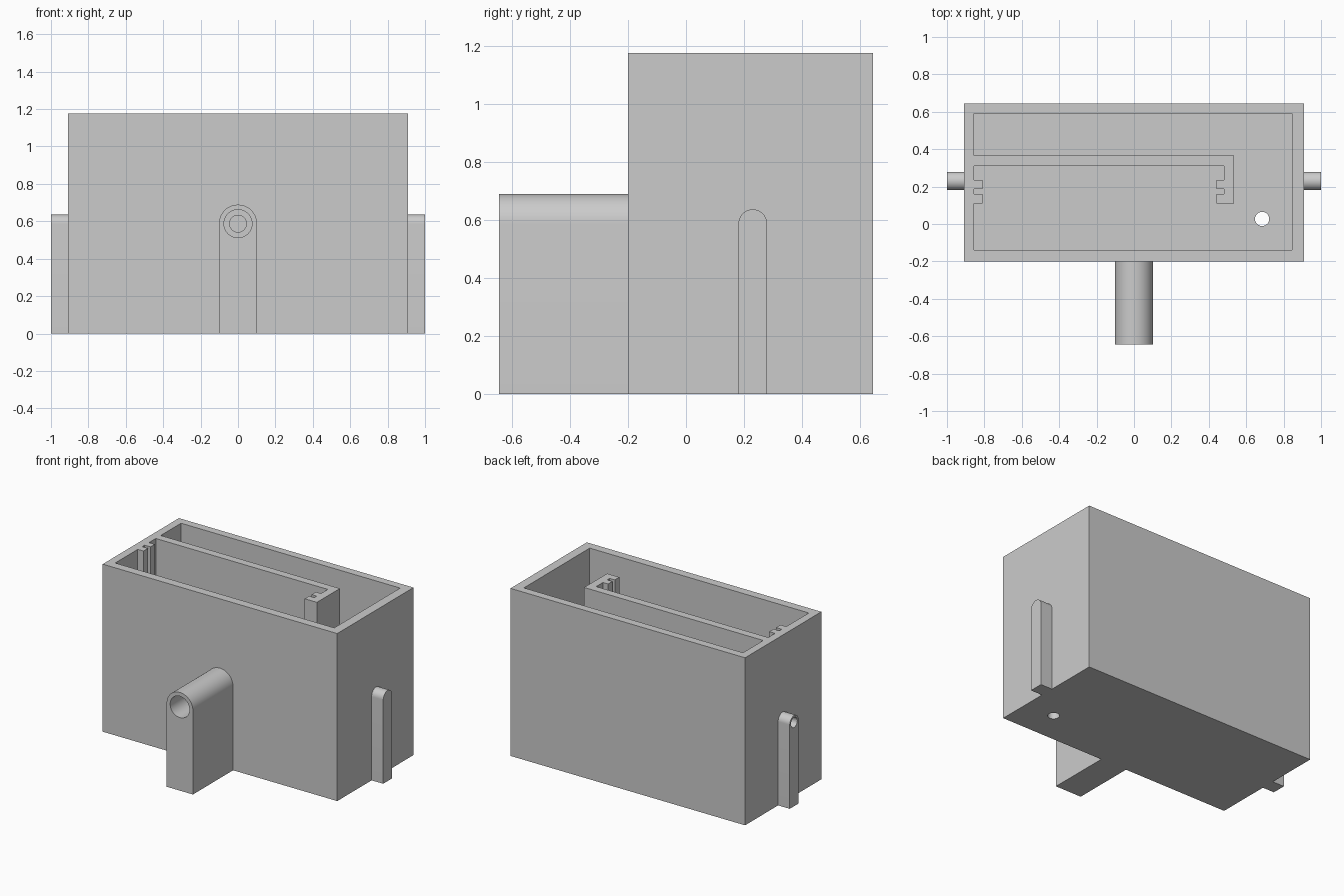
import bpy, bmesh, math
from mathutils import Matrix, Vector

if "Cube" in bpy.data.objects:
    bpy.data.objects.remove(bpy.data.objects["Cube"], do_unlink=True)

grey = bpy.data.materials.new("plain grey")
grey.use_nodes = True
grey.diffuse_color = (0.6, 0.6, 0.6, 1)
grey.node_tree.nodes["Principled BSDF"].inputs["Base Color"].default_value = (0.6, 0.6, 0.6, 1)

HEIGHT, FLOOR, AXIS_Z, SIDE_Y = 1.175, 0.055, 0.587, 0.23


def prism(name, outline, depth, matrix):
    """Extrude a flat outline along its local z, then place it."""
    bm = bmesh.new()
    face = bm.faces.new([bm.verts.new((x, y, 0)) for x, y in outline])
    top = bmesh.ops.extrude_face_region(bm, geom=[face])["geom"]
    bmesh.ops.translate(bm, vec=(0, 0, depth),
                        verts=[v for v in top if isinstance(v, bmesh.types.BMVert)])
    bm.transform(matrix)
    bmesh.ops.recalc_face_normals(bm, faces=bm.faces)
    mesh = bpy.data.meshes.new(name)
    bm.to_mesh(mesh)
    bm.free()
    mesh.materials.append(grey)
    obj = bpy.data.objects.new(name, mesh)
    bpy.context.collection.objects.link(obj)
    return obj


def circle(radius, n=48):
    return [(radius * math.cos(2 * math.pi * i / n), radius * math.sin(2 * math.pi * i / n))
            for i in range(n)]


def arch(radius, n=24):
    """Round-topped post outline, centred on its bore, standing on the ground."""
    top = [(radius * math.cos(math.pi * i / n), radius * math.sin(math.pi * i / n))
           for i in range(n + 1)]
    return top + [(-radius, -AXIS_Z), (radius, -AXIS_Z)]


def facing(origin, out):
    """Frame whose z points outwards and whose y points up."""
    out, up = Vector(out), Vector((0, 0, 1))
    rot = Matrix((up.cross(out), up, out)).transposed().to_4x4()
    return Matrix.Translation(origin) @ rot


def cut(target, cutter):
    mod = target.modifiers.new("cut", "BOOLEAN")
    mod.operation, mod.solver, mod.object = "DIFFERENCE", "EXACT", cutter
    bpy.context.view_layer.objects.active = target
    bpy.ops.object.modifier_apply(modifier=mod.name)


def drill(targets, radius, depth, matrix):
    cutter = prism("drill", circle(radius), depth, matrix)
    for target in targets:
        cut(target, cutter)
    bpy.data.objects.remove(cutter, do_unlink=True)


# Tank body
tank = prism("tank", [(-0.91, -0.2), (0.91, -0.2), (0.91, 0.645), (-0.91, 0.645)],
             HEIGHT, Matrix.Identity(4))

# Cavity outline, leaving the hooked divider and both slotted rails standing
cavity = [(-0.855, -0.14), (0.845, -0.14), (0.845, 0.59), (-0.855, 0.59),
          (-0.855, 0.365), (0.535, 0.365), (0.535, 0.11), (0.44, 0.11),
          (0.44, 0.16), (0.48, 0.16), (0.48, 0.187), (0.44, 0.187),
          (0.44, 0.235), (0.48, 0.235), (0.48, 0.31), (-0.855, 0.31),
          (-0.855, 0.235), (-0.81, 0.235), (-0.81, 0.187), (-0.855, 0.187),
          (-0.855, 0.16), (-0.81, 0.16), (-0.81, 0.11), (-0.855, 0.11)]
hollow = prism("hollow", cavity, HEIGHT, Matrix.Translation((0, 0, FLOOR)))
cut(tank, hollow)
bpy.data.objects.remove(hollow, do_unlink=True)

# Drain hole in the floor
drill([tank], 0.038, 0.3, Matrix.Translation((0.685, 0.027, -0.1)))

# Front spout with a stepped bore
spout = prism("front_spout", arch(0.102), 0.445, facing((0, -0.2, AXIS_Z), (0, -1, 0)))
drill([spout], 0.075, 0.6, facing((0, -0.1, AXIS_Z), (0, -1, 0)))
drill([tank], 0.045, 0.2, facing((0, -0.1, AXIS_Z), (0, -1, 0)))

# Side ports
parts = [tank, spout]
for side, name in ((1, "left_port"), (-1, "right_port")):
    port = prism(name, arch(0.049), 0.09, facing((side * 0.91, SIDE_Y, AXIS_Z), (side, 0, 0)))
    drill([port, tank], 0.035, 0.3, facing((side * 0.8, SIDE_Y, AXIS_Z), (side, 0, 0)))
    parts.append(port)

# Smooth the round surfaces, keeping edges sharp
bpy.ops.object.select_all(action="DESELECT")
for part in parts:
    part.select_set(True)
bpy.context.view_layer.objects.active = tank
bpy.ops.object.shade_smooth_by_angle(angle=math.radians(30))
